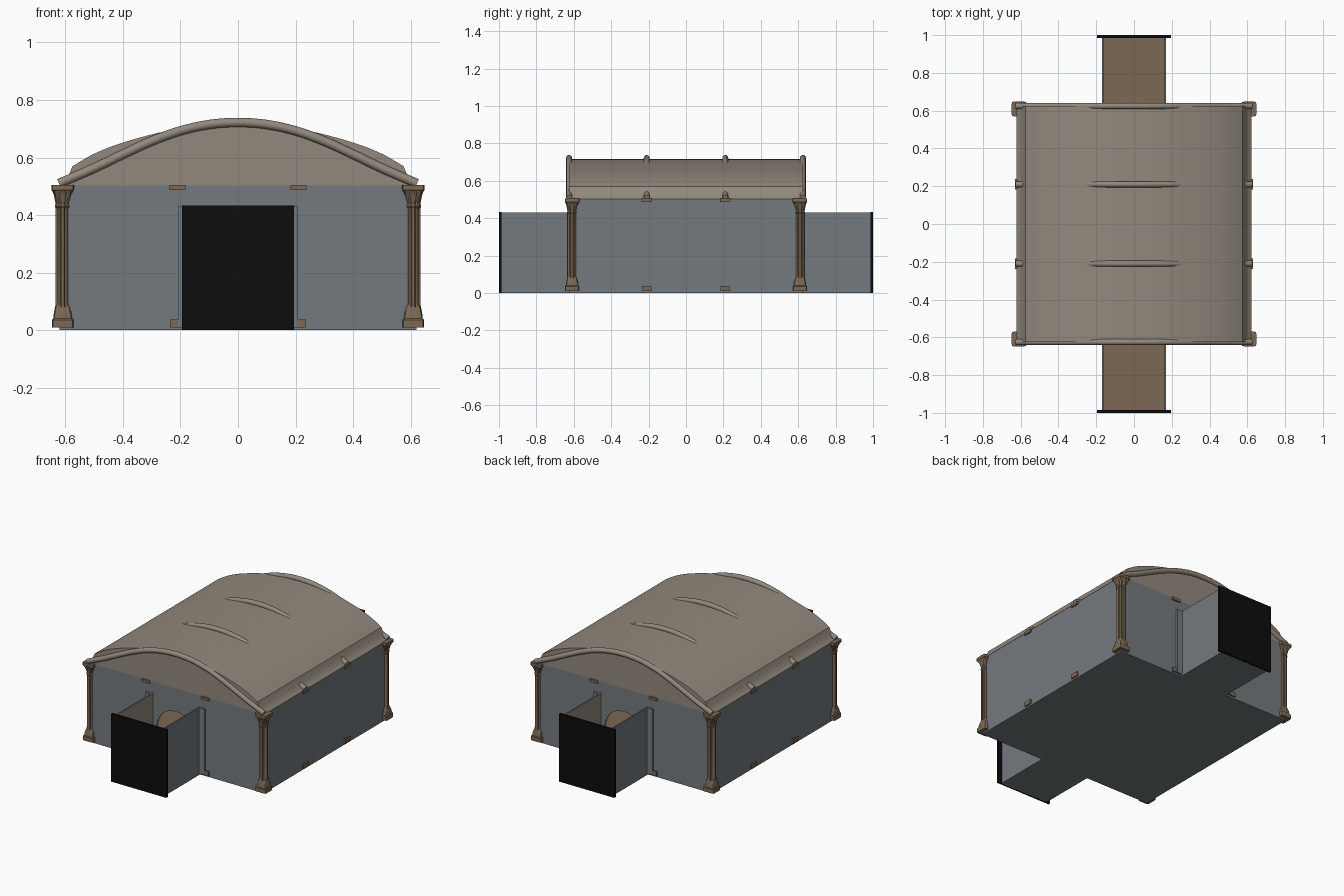
import bpy, bmesh, math
from mathutils import Vector

if "Cube" in bpy.data.objects:
    bpy.data.objects.remove(bpy.data.objects["Cube"])


def material(name, rgb):
    m = bpy.data.materials.new(name)
    m.diffuse_color = (*rgb, 1)
    m.use_nodes = True
    m.node_tree.nodes["Principled BSDF"].inputs["Base Color"].default_value = m.diffuse_color
    return m


STONE = material("grey stone", (0.175, 0.195, 0.21))
ROOF = material("beige roof", (0.29, 0.25, 0.205))
BROWN = material("brown stone", (0.20, 0.14, 0.088))
BLACK = material("black", (0.004, 0.004, 0.004))


def finish(name, bm, mats, smooth=None, rule=None):
    bmesh.ops.recalc_face_normals(bm, faces=bm.faces[:])
    if rule:
        for f in bm.faces:
            f.material_index = rule(f)
    me = bpy.data.meshes.new(name)
    bm.to_mesh(me)
    bm.free()
    for m in mats:
        me.materials.append(m)
    ob = bpy.data.objects.new(name, me)
    bpy.context.collection.objects.link(ob)
    if smooth:
        bpy.ops.object.select_all(action='DESELECT')
        ob.select_set(True)
        bpy.context.view_layer.objects.active = ob
        bpy.ops.object.shade_smooth_by_angle(angle=math.radians(smooth))
    return ob


def box(name, x0, x1, y0, y1, z0, z1, mats, rule=None):
    bm = bmesh.new()
    bmesh.ops.create_cube(bm, size=1)
    for v in bm.verts:
        v.co = ((x0 + x1) / 2 + v.co.x * (x1 - x0),
                (y0 + y1) / 2 + v.co.y * (y1 - y0),
                (z0 + z1) / 2 + v.co.z * (z1 - z0))
    return finish(name, bm, mats, None, rule)


def extrude_y(name, outline, y0, y1, mats, smooth=None, rule=None):
    """Extrude an outline in x and z along y."""
    bm = bmesh.new()
    f = bm.faces.new([bm.verts.new((x, y0, z)) for x, z in outline])
    new = bmesh.ops.extrude_face_region(bm, geom=[f])["geom"]
    bmesh.ops.translate(bm, vec=(0, y1 - y0, 0),
                        verts=[g for g in new if isinstance(g, bmesh.types.BMVert)])
    return finish(name, bm, mats, smooth, rule)


def catmull(pts, n):
    """Smooth a point list."""
    p = [Vector(q) for q in pts]
    p = [2 * p[0] - p[1]] + p + [2 * p[-1] - p[-2]]
    out = []
    for i in range(1, len(p) - 2):
        for k in range(n):
            t = k / n
            a, b, c, d = p[i - 1:i + 3]
            out.append(0.5 * (2 * b + (c - a) * t + (2 * a - 5 * b + 4 * c - d) * t * t
                              + (3 * b - a - 3 * c + d) * t ** 3))
    return out + [p[-2]]


def mirrored(half):
    return [(-x, z) for x, z in half[::-1]] + half[1:]


def tube(name, path, y, r, mat):
    """Sweep a round section along an arch at depth y."""
    bm = bmesh.new()
    rings = []
    for i, p in enumerate(path):
        t = (path[min(i + 1, len(path) - 1)] - path[max(i - 1, 0)]).normalized()
        n = Vector((-t.y, t.x))
        ring = []
        for k in range(12):
            a = k * math.tau / 12
            q = p + n * r * math.cos(a)
            ring.append(bm.verts.new((q.x, y + r * math.sin(a), q.y)))
        rings.append(ring)
    for a, b in zip(rings, rings[1:]):
        for k in range(12):
            bm.faces.new((a[k], a[k - 1], b[k - 1], b[k]))
    bm.faces.new(rings[0])
    bm.faces.new(rings[-1])
    return finish(name, bm, [mat], 40)


def column(name, cx, cy):
    """Fluted shaft on a square tapering base, with a flared capital."""
    # half width, height, squareness, flute depth
    profile = [(.037, .01, 1, 0), (.037, .036, 1, 0), (.033, .04, .9, 0),
               (.031, .06, .7, 0), (.027, .08, .3, .1), (.025, .09, 0, .2),
               (.025, .425, 0, .2), (.028, .43, .1, .1), (.025, .44, 0, .15),
               (.031, .47, .5, .1), (.037, .485, .9, .05), (.039, .487, 1, 0),
               (.039, .505, 1, 0)]
    n, bm, rings = 32, bmesh.new(), []
    for r, z, sq, flute in profile:
        ring = []
        for k in range(n):
            a = k * math.tau / n
            c, s = math.cos(a), math.sin(a)
            rad = r * (1 - sq + sq * min(1.32, 1 / max(abs(c), abs(s))))
            rad *= 1 - flute * (k % 4 == 2)
            ring.append(bm.verts.new((cx + rad * c, cy + rad * s, z)))
        rings.append(ring)
    for a, b in zip(rings, rings[1:]):
        for k in range(n):
            bm.faces.new((a[k], a[k - 1], b[k - 1], b[k]))
    bm.faces.new(rings[0])
    bm.faces.new(rings[-1])
    finish(name, bm, [BROWN], 25)


def floor_rule(f):
    return 1 if f.normal.z > .5 else 0


# Hall floor and side walls, lined in beige inside
box("hall_floor", -.62, .62, -.625, .625, 0, .01, [STONE, BROWN], floor_rule)
for s in (-1, 1):
    x0, x1 = sorted((s * .61, s * .62))
    box("side_wall", x0, x1, -.625, .625, .01, .503, [STONE, ROOF],
        lambda f, s=s: 1 if f.normal.x * s < -.5 else 0)

# End walls with a round-headed doorway
arch = [(.135 * math.cos(i * math.pi / 16), .22 + .135 * math.sin(i * math.pi / 16))
        for i in range(17)]
wall = [(-.615, .01), (-.615, .503), (.615, .503), (.615, .01), (.135, .01)] + arch + [(-.135, .01)]
for s in (-1, 1):
    extrude_y("end_wall", wall, s * .615, s * .625, [STONE, ROOF], None,
              lambda f, s=s: 1 if f.normal.y * s < -.5 else 0)

# Vaulted roof with solid gables
roof_half = [(p.x, p.y) for p in catmull(
    [(0, .716), (.12, .711), (.25, .692), (.4, .652), (.5, .613), (.575, .57)], 5)]
roof_half += [(.59, .535), (.605, .515), (.622, .503)]
extrude_y("vault_roof", mirrored(roof_half), -.625, .625, [ROOF], 35)

# Arched ribs, the middle pair mostly buried in the vault
rib = catmull(mirrored([(0, .722), (.1, .715), (.2, .693), (.3, .657),
                        (.4, .611), (.5, .563), (.622, .51)]), 4)
for y in (-.625, -.21, .21, .625):
    tube("roof_rib", rib, y, .016, ROOF)

# Corner columns
for sx in (-1, 1):
    for sy in (-1, 1):
        column("corner_column", sx * .609, sy * .609)

# Small feet and caps of the buried columns along every wall
for s in (-1, 1):
    for c in (-.21, .21):
        for z0, z1, h in ((.01, .037, .026), (.487, .505, .028)):
            x0, x1 = sorted((s * .6, s * .629))
            box("side_pad", x0, x1, c - h, c + h, z0, z1, [BROWN])
            y0, y1 = sorted((s * .61, s * .634))
            box("end_pad", c - h, c + h, y0, y1, z0, z1, [BROWN])

# Open-topped entrance passages, door jambs and black end screens
for s in (-1, 1):
    y0, y1 = sorted((s * .625, s * .99))
    box("passage_floor", -.17, .17, y0, y1, 0, .01, [STONE, BROWN], floor_rule)
    for t in (-1, 1):
        x0, x1 = sorted((t * .162, t * .17))
        box("passage_wall", x0, x1, y0, y1, .01, .43, [STONE, ROOF],
            lambda f, t=t: 1 if f.normal.x * t < -.5 else 0)
        x0, x1 = sorted((t * .17, t * .208))
        j0, j1 = sorted((s * .62, s * .637))
        box("door_jamb", x0, x1, j0, j1, .01, .43, [STONE])
    y0, y1 = sorted((s * .986, s * 1.0))
    box("end_screen", -.195, .195, y0, y1, 0, .433, [BLACK])
